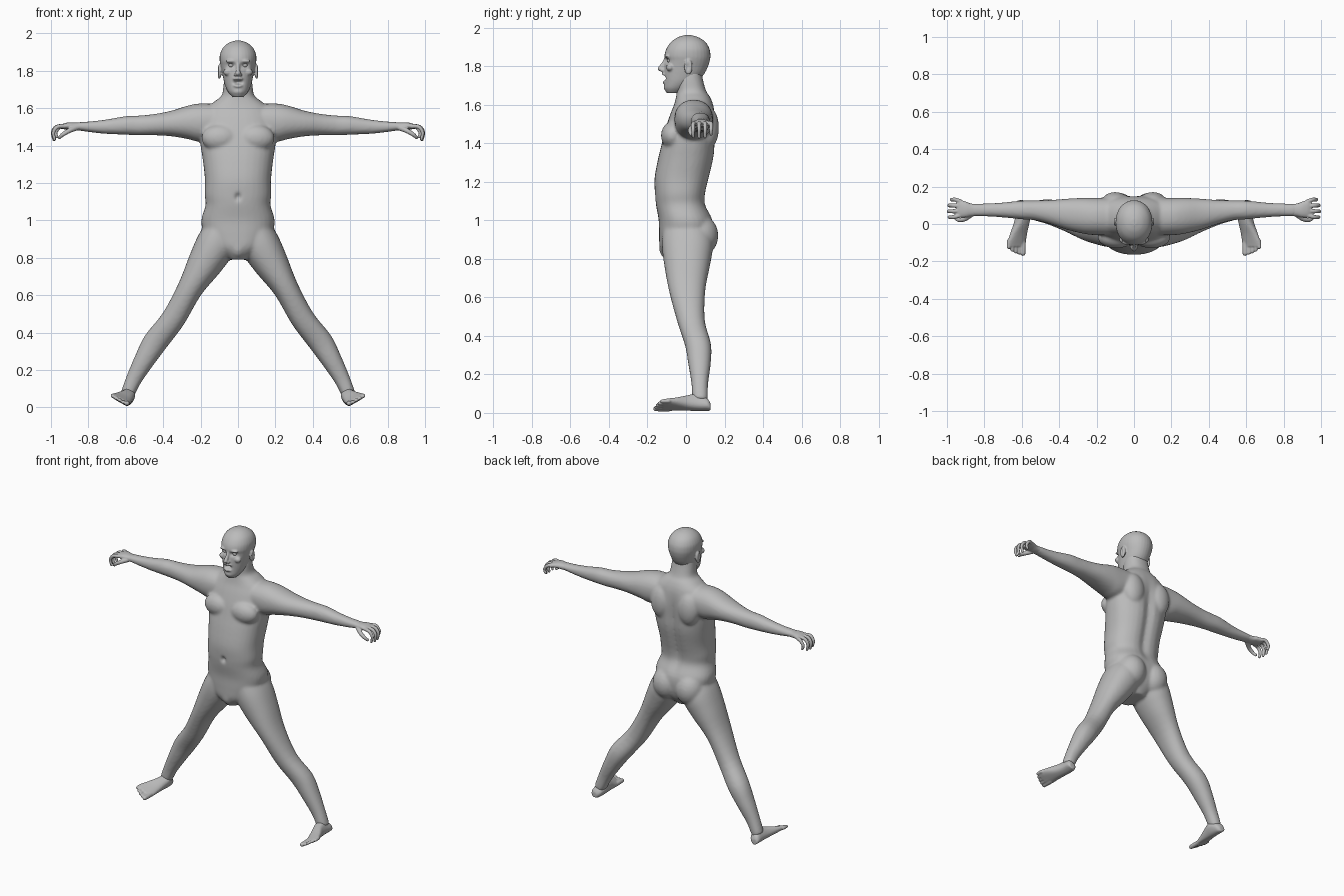
import bpy
import bmesh
import math
from mathutils import Vector, Matrix

cube = bpy.data.objects.get("Cube")
if cube:
    bpy.data.objects.remove(cube, do_unlink=True)

skin = bpy.data.materials.new("matte_grey")
skin.use_nodes = True
GREY = (0.5, 0.5, 0.5, 1.0)
skin.diffuse_color = GREY
skin.node_tree.nodes["Principled BSDF"].inputs["Base Color"].default_value = GREY

X, Y, Z = Vector((1, 0, 0)), Vector((0, 1, 0)), Vector((0, 0, 1))


def refine(rows, steps=4):
    """Catmull-Rom interpolation between rows of numbers."""
    out = []
    for i in range(len(rows) - 1):
        a, b, c, d = (rows[max(0, i - 1)], rows[i], rows[i + 1], rows[min(len(rows) - 1, i + 2)])
        for k in range(steps):
            t = k / steps
            out.append([q + t / 2 * (r - p + t * (2 * p - 5 * q + 4 * r - s + t * (3 * (q - r) + s - p)))
                        for p, q, r, s in zip(a, b, c, d)])
    out.append(list(rows[-1]))
    return out


def ring(centre, u, v, power=2.2, count=32):
    """Superellipse cross-section spanned by the half axes u and v."""
    points = []
    for i in range(count):
        a = math.tau * i / count
        c, s = math.cos(a), math.sin(a)
        points.append(centre + u * math.copysign(abs(c) ** (2 / power), c)
                      + v * math.copysign(abs(s) ** (2 / power), s))
    return points


def loft(bm, rings):
    """Closed skin through a list of rings."""
    loops = [[bm.verts.new(p) for p in r] for r in rings]
    n = len(loops[0])
    for a, b in zip(loops, loops[1:]):
        for i in range(n):
            j = (i + 1) % n
            bm.faces.new((a[i], a[j], b[j], b[i]))
    bm.faces.new(loops[0][::-1])
    bm.faces.new(loops[-1])


def ball(bm, centre, radii):
    matrix = Matrix.Translation(centre) @ Matrix.Diagonal((*radii, 1))
    bmesh.ops.create_uvsphere(bm, u_segments=24, v_segments=14, radius=1, matrix=matrix)


def digit(bm, rows):
    """Rounded tube along rows of x, y, z, radius."""
    rows = refine(rows)
    points = [Vector(r[:3]) for r in rows]
    rings = []
    for i, p in enumerate(points):
        along = (points[min(i + 1, len(points) - 1)] - points[max(i - 1, 0)]).normalized()
        side = along.orthogonal().normalized() if not i else (side - along * side.dot(along)).normalized()
        rings.append(ring(p, side * rows[i][3], along.cross(side) * rows[i][3], 2, 14))
    loft(bm, rings)
    for i in (0, -1):
        ball(bm, points[i], [rows[i][3]] * 3)


def mirror_copy(bm):
    """Add the opposite half of paired parts."""
    copy = bmesh.ops.duplicate(bm, geom=bm.verts[:] + bm.edges[:] + bm.faces[:])["geom"]
    verts = [g for g in copy if isinstance(g, bmesh.types.BMVert)]
    bmesh.ops.scale(bm, vec=(-1, 1, 1), verts=verts)


def finish(name, bm, voxel=0, smooth=3, dents=(), flip=False):
    """Fuse overlapping forms into one skin, press in the dents, shade smooth."""
    if flip:
        bmesh.ops.scale(bm, vec=(-1, 1, 1), verts=bm.verts)
    bmesh.ops.recalc_face_normals(bm, faces=bm.faces)
    mesh = bpy.data.meshes.new(name)
    bm.to_mesh(mesh)
    bm.free()
    obj = bpy.data.objects.new(name, mesh)
    bpy.context.collection.objects.link(obj)
    if voxel:
        fuse = obj.modifiers.new("fuse", 'REMESH')
        fuse.mode, fuse.voxel_size = 'VOXEL', voxel
        relax = obj.modifiers.new("relax", 'SMOOTH')
        relax.factor, relax.iterations = 0.5, smooth
        graph = bpy.context.evaluated_depsgraph_get()
        mesh = bpy.data.meshes.new_from_object(obj.evaluated_get(graph))
        obj.modifiers.clear()
        obj.data = mesh
    for centre, radii, push in dents:
        for v in mesh.vertices:
            d = sum(((p - c) / r) ** 2 for p, c, r in zip(v.co, centre, radii))
            if d < 6:
                v.co += Vector(push) * math.exp(-d)
    mesh.materials.clear()
    mesh.materials.append(skin)
    mesh.shade_smooth()
    return obj


def span(z, half, front, back, power=2.3):
    """Horizontal section from its half width and its front and back depth."""
    return ring(Vector((0, (front + back) / 2, z)), X * half, Y * (back - front) / 2, power)


# Arms: x, top, bottom, front, back
bm = bmesh.new()
ARM = [(.1, 1.62, 1.44, -.06, .14), (.2, 1.625, 1.42, -.06, .14), (.27, 1.613, 1.435, -.052, .14),
       (.36, 1.585, 1.45, -.03, .135), (.45, 1.568, 1.455, 0, .128), (.53, 1.56, 1.455, .02, .126),
       (.6, 1.557, 1.458, .025, .125), (.7, 1.54, 1.462, .035, .115), (.78, 1.53, 1.47, .04, .11),
       (.85, 1.525, 1.48, .042, .108), (.87, 1.523, 1.482, .044, .106)]
loft(bm, [ring(Vector((x, (f + b) / 2, (t + o) / 2)), Z * (t - o) / 2, Y * (b - f) / 2)
          for x, t, o, f, b in refine(ARM)])

# Legs: x, z, half width, front, back, cut square to the slanted leg
OUT = Vector((.868, 0, .497))
UP = Vector((-.497, 0, .868))
LEG = [(.08, .96, .09, -.12, .12), (.12, .87, .105, -.125, .14), (.176, .77, .094, -.113, .125),
       (.257, .634, .068, -.088, .1), (.345, .475, .064, -.045, .098), (.44, .352, .066, -.005, .13),
       (.5, .254, .055, .012, .128), (.555, .154, .043, .028, .115), (.585, .087, .038, .032, .113),
       (.597, .06, .034, .04, .11)]
loft(bm, [ring(Vector((x, (f + b) / 2, z)), OUT * r, Y * (b - f) / 2)
          for x, z, r, f, b in refine(LEG)])

# Muscle masses: chest, shoulder blade, buttock, kneecap
ball(bm, (.095, -.07, 1.44), (.1, .06, .072))
ball(bm, (.1, .115, 1.48), (.075, .056, .11))
ball(bm, (.085, .07, .92), (.095, .098, .11))
ball(bm, (.335, -.02, .5), (.034, .03, .042))
mirror_copy(bm)

# Torso and neck: z, half width, front, back
TORSO = [(.79, .05, -.1, .07), (.85, .13, -.135, .12), (.92, .18, -.14, .14), (1, .196, -.142, .14),
         (1.08, .174, -.156, .105), (1.14, .178, -.162, .106), (1.22, .177, -.163, .125),
         (1.32, .188, -.145, .148), (1.4, .2, -.125, .155), (1.48, .205, -.105, .158),
         (1.55, .195, -.082, .152), (1.6, .17, -.062, .142), (1.64, .12, -.052, .125),
         (1.67, .086, -.048, .105), (1.73, .077, -.05, .088), (1.78, .07, -.04, .08)]
rings = []
for row in refine(TORSO):
    section = span(*row)
    groove = .022 * math.exp(-((row[0] - 1.28) / .25) ** 4)
    for p in section:
        if p.y > 0:
            p.y -= groove * math.exp(-(p.x / .035) ** 2)
    rings.append(section)
loft(bm, rings)
ball(bm, (0, -.1, .86), (.045, .04, .06))
navel = ((0, -.163, 1.125), (.014, .03, .018), (0, .018, 0))
finish("body", bm, .009, 6, [navel])

# Head: z, half width, front, back
bm = bmesh.new()
HEAD = [(1.66, .03, -.1, -.03), (1.685, .052, -.113, .01), (1.72, .069, -.114, .06),
        (1.76, .079, -.115, .095), (1.8, .087, -.113, .115), (1.83, .094, -.109, .124),
        (1.855, .098, -.112, .127), (1.89, .096, -.102, .122), (1.925, .079, -.078, .101),
        (1.95, .048, -.042, .064), (1.961, .014, -.006, .026)]
loft(bm, [span(*row, 2.1) for row in refine(HEAD)])
# Brow, cheekbone, nostril and ear, in pairs
ball(bm, (.036, -.098, 1.851), (.03, .014, .01))
ball(bm, (.054, -.083, 1.793), (.025, .02, .02))
ball(bm, (.013, -.122, 1.779), (.009, .012, .009))
ball(bm, (.1, .012, 1.795), (.011, .022, .04))
mirror_copy(bm)
# Nose, lips and chin
digit(bm, [(0, -.104, 1.842, .009), (0, -.117, 1.815, .01), (0, -.133, 1.787, .014)])
ball(bm, (0, -.114, 1.757), (.027, .014, .008))
ball(bm, (0, -.11, 1.719), (.025, .014, .009))
ball(bm, (0, -.098, 1.69), (.03, .018, .02))
dents = [((0, -.118, 1.738), (.02, .03, .012), (0, .028, 0))]
for s in (1, -1):
    dents.append(((s * .036, -.105, 1.829), (.02, .03, .012), (0, .014, 0)))
    dents.append(((s * .111, .01, 1.797), (.008, .011, .02), (-s * .008, 0, 0)))
finish("head", bm, .005, 3, dents)

for s, side in ((1, "left"), (-1, "right")):
    # Eye
    bm = bmesh.new()
    ball(bm, (.036, -.083, 1.829), (.015, .015, .012))
    finish(side + "_eye", bm, flip=s < 0)

    # Hand: palm as x, z, half thickness, y, half breadth
    bm = bmesh.new()
    PALM = [(.83, 1.502, .021, .075, .031), (.87, 1.502, .021, .075, .034), (.9, 1.505, .019, .078, .042),
            (.93, 1.503, .016, .082, .047), (.947, 1.5, .011, .083, .045)]
    loft(bm, [ring(Vector((x, y, z)), Z * t, Y * b) for x, z, t, y, b in refine(PALM)])
    for i in range(4):
        y = .046 + .025 * i
        fan = (i - 1.5) * .006
        reach = (0, .004, .002, -.012)[i]
        digit(bm, [(.93, y, 1.503, .012), (.966 + reach, y + fan, 1.5, .011),
                   (.987 + reach, y + fan, 1.47, .01), (.98 + reach, y + fan, 1.434 - reach, .008)])
    digit(bm, [(.865, .055, 1.495, .015), (.905, .027, 1.478, .013),
               (.938, .022, 1.458, .011), (.955, .032, 1.442, .009)])
    finish(side + "_hand", bm, .004, 2, flip=s < 0)

    # Foot: y, outward shift, half breadth, height, tilted square to the leg
    bm = bmesh.new()
    sole = Vector((.613, 0, .016))
    FOOT = [(.127, 0, .018, .035), (.11, 0, .032, .06), (.06, 0, .037, .088), (.01, .006, .04, .075),
            (-.05, .018, .049, .048), (-.1, .026, .056, .03), (-.12, .028, .054, .024)]
    loft(bm, [ring(sole + Y * y + OUT * o + UP * h / 2, OUT * b, UP * h / 2, 2.5)
              for y, o, b, h in refine(FOOT)])
    for i in range(5):
        r = .015 if i == 0 else .0105
        root = sole + OUT * (-.014 + .0215 * i) + UP * r
        tip = -.157 + .002 * i * i
        digit(bm, [(*(root - Y * .09), r), (*(root - Y * .125), r), (*(root + Y * tip), r * .9)])
    finish(side + "_foot", bm, .005, 2, flip=s < 0)
